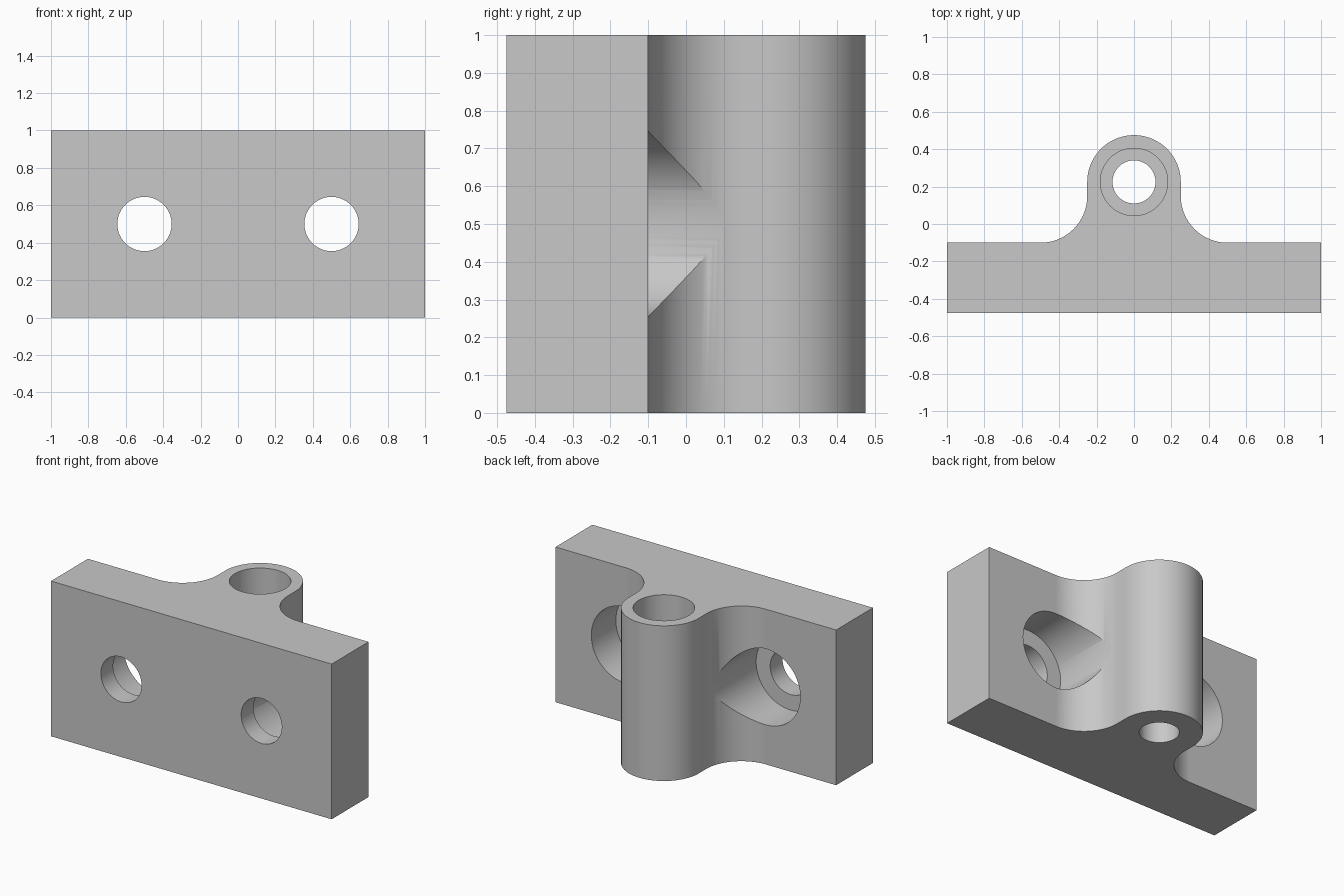
import bpy
import bmesh
import math
from mathutils import Matrix

cube = bpy.data.objects.get("Cube")
if cube:
    bpy.data.objects.remove(cube, do_unlink=True)

PLATE_FRONT, PLATE_BACK = -0.475, -0.1
BOSS_Y, RADIUS = 0.225, 0.25
HOLE_X, MID_Z = 0.5, 0.5

grey = bpy.data.materials.new("light grey metal")
grey.use_nodes = True
colour = (0.58, 0.58, 0.58, 1)
grey.diffuse_color = colour
grey.node_tree.nodes["Principled BSDF"].inputs["Base Color"].default_value = colour


def add_object(name, bm):
    bmesh.ops.recalc_face_normals(bm, faces=bm.faces)
    mesh = bpy.data.meshes.new(name)
    bm.to_mesh(mesh)
    bm.free()
    mesh.materials.append(grey)
    obj = bpy.data.objects.new(name, mesh)
    bpy.context.collection.objects.link(obj)
    return obj


def arc(cx, cy, start, end, steps):
    angles = [math.radians(start + (end - start) * i / steps) for i in range(steps + 1)]
    return [(cx + RADIUS * math.cos(a), cy + RADIUS * math.sin(a)) for a in angles]


def cylinder(name, radius, start, end, axis, x=0, across=0):
    """Cylinder along y or z, running from start to end on that axis."""
    bm = bmesh.new()
    bmesh.ops.create_cone(bm, cap_ends=True, segments=96, radius1=radius,
                          radius2=radius, depth=end - start)
    mid = (start + end) / 2
    if axis == "y":
        bm.transform(Matrix.Translation((x, mid, across)) @ Matrix.Rotation(math.pi / 2, 4, "X"))
    else:
        bm.transform(Matrix.Translation((x, across, mid)))
    obj = add_object(name, bm)
    obj.hide_render = True
    return obj


# Plate, fillets and rounded boss as one extruded outline
right_half = [(1, PLATE_FRONT), (1, PLATE_BACK)]
right_half += arc(HOLE_X, PLATE_BACK + RADIUS, 270, 180, 24)
right_half += arc(0, BOSS_Y, 0, 90, 24)
left_half = [(-x, y) for x, y in reversed(right_half[:-1])]
bm = bmesh.new()
base = bm.faces.new([bm.verts.new((x, y, 0)) for x, y in right_half + left_half])
extruded = bmesh.ops.extrude_face_region(bm, geom=[base])
top = [v for v in extruded["geom"] if isinstance(v, bmesh.types.BMVert)]
bmesh.ops.translate(bm, verts=top, vec=(0, 0, 1))
bracket = add_object("bracket", bm)

# Stepped pin bore through the boss
cutters = [
    cylinder("pin_bore_cutter", 0.115, -0.1, 1.1, "z", across=BOSS_Y),
    cylinder("pin_counterbore_cutter", 0.18, 0.5, 1.1, "z", across=BOSS_Y),
]
# Counterbored bolt holes, the wide part opening to the back
for side, x in (("left", HOLE_X), ("right", -HOLE_X)):
    cutters.append(cylinder(side + "_bolt_hole_cutter", 0.145, -0.6, 0.6, "y", x, MID_Z))
    cutters.append(cylinder(side + "_bolt_head_cutter", 0.245, -0.35, 0.6, "y", x, MID_Z))

bpy.ops.object.select_all(action="DESELECT")
bracket.select_set(True)
bpy.context.view_layer.objects.active = bracket
for cutter in cutters:
    mod = bracket.modifiers.new(cutter.name, "BOOLEAN")
    mod.operation = "DIFFERENCE"
    mod.solver = "EXACT"
    mod.object = cutter
    bpy.ops.object.modifier_apply(modifier=mod.name)
    bpy.data.objects.remove(cutter, do_unlink=True)

# Smooth curves with sharp edges and flat plate faces
bpy.ops.object.shade_smooth_by_angle(angle=math.radians(30))
normals = bracket.modifiers.new("flat_face_normals", "WEIGHTED_NORMAL")
normals.keep_sharp = True
